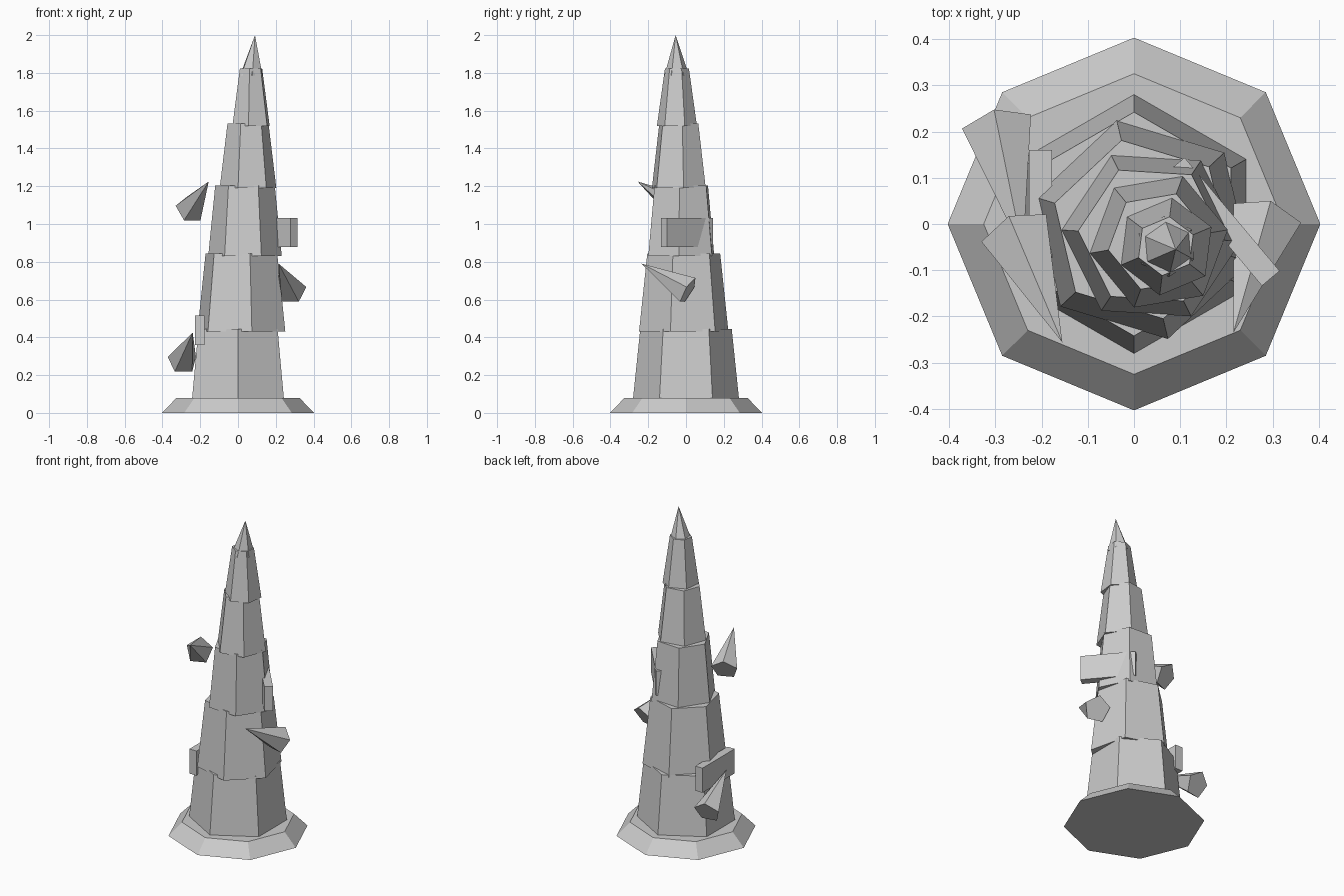
import bpy, bmesh
from math import radians, sin, cos, pi
from mathutils import Vector

if "Cube" in bpy.data.objects:
    bpy.data.objects.remove(bpy.data.objects["Cube"])


def make_object(name, bm):
    bmesh.ops.recalc_face_normals(bm, faces=bm.faces)
    mesh = bpy.data.meshes.new(name)
    bm.to_mesh(mesh)
    bm.free()
    obj = bpy.data.objects.new(name, mesh)
    bpy.context.collection.objects.link(obj)
    return obj


def ring(bm, sides, radius, centre, u, v, angle):
    pts = []
    for i in range(sides):
        a = radians(angle) + 2 * pi * i / sides
        pts.append(bm.verts.new(centre + u * radius * cos(a) + v * radius * sin(a)))
    return pts


X, Y, Z = Vector((1, 0, 0)), Vector((0, 1, 0)), Vector((0, 0, 1))


def frustum(name, sides, r1, r2, z1, z2, x=0, y=0, angle=90):
    bm = bmesh.new()
    low = ring(bm, sides, r1, Vector((x, y, z1)), X, Y, angle)
    top = ring(bm, sides, r2, Vector((x, y, z2)), X, Y, angle)
    bm.faces.new(low)
    bm.faces.new(top)
    for i in range(sides):
        j = (i + 1) % sides
        bm.faces.new((low[i], low[j], top[j], top[i]))
    return make_object(name, bm)


def spike(name, sides, radius, centre, tip, angle=90, upright=False):
    centre, tip = Vector(centre), Vector(tip)
    # base lies square to the axis, or flat when upright
    axis = Z if upright else (tip - centre).normalized()
    u = X if upright else axis.cross(Z).normalized()
    v = Y if upright else u.cross(axis).normalized()
    bm = bmesh.new()
    base = ring(bm, sides, radius, centre, u, v, angle)
    apex = bm.verts.new(tip)
    bm.faces.new(base)
    for i in range(sides):
        bm.faces.new((base[i], base[(i + 1) % sides], apex))
    return make_object(name, bm)


def slab(name, size, centre, turn=0):
    bm = bmesh.new()
    bmesh.ops.create_cube(bm, size=1)
    bmesh.ops.scale(bm, vec=size, verts=bm.verts)
    obj = make_object(name, bm)
    obj.location = centre
    obj.rotation_euler.z = radians(turn)
    return obj


# Flared octagonal foot
frustum("foot", 8, 0.403, 0.325, 0.0, 0.08)

# Twisting, leaning hexagonal tiers: r1, r2, z1, z2, x, y
tiers = [
    (0.28, 0.242, 0.08, 0.445, 0.0, 0.0),
    (0.243, 0.198, 0.43, 0.845, 0.018, -0.012),
    (0.195, 0.158, 0.83, 1.203, 0.037, -0.025),
    (0.152, 0.11, 1.19, 1.533, 0.053, -0.038),
    (0.107, 0.064, 1.518, 1.823, 0.069, -0.048),
]
for i, t in enumerate(tiers):
    frustum(f"tier_{i + 1}", 6, *t, angle=90 + 13.2 * i)

# Pointed top, tip pulled along the lean
spike("spire", 6, 0.066, (0.07, -0.049, 1.785), (0.09, -0.055, 2.0), 155, upright=True)

# Five-sided shards around the tower
spike("shard_low_left", 5, 0.08, (-0.295, 0.21, 0.275), (-0.24, -0.06, 0.425))
spike("shard_right", 5, 0.08, (0.285, 0.012, 0.645), (0.215, -0.235, 0.79))
spike("shard_high_left", 5, 0.08, (-0.255, -0.02, 1.075), (-0.155, -0.256, 1.225))

# Stone slabs half sunk into the walls
slab("slab_left", (0.05, 0.32, 0.155), (-0.202, 0.0, 0.438))
slab("slab_right", (0.05, 0.32, 0.155), (0.193, 0.005, 0.955), 40)
